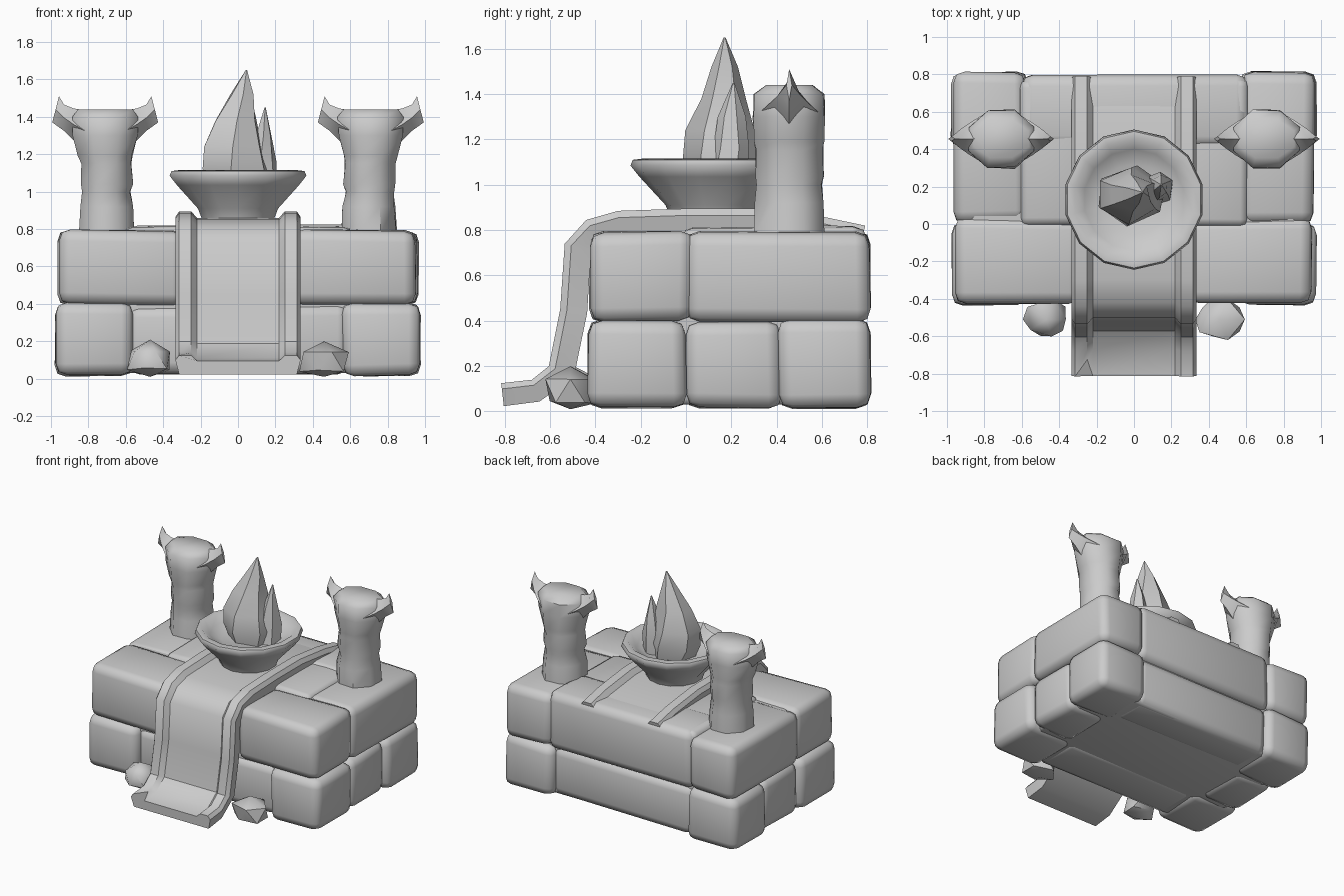
import bpy, bmesh, math, random
from mathutils import Vector

if "Cube" in bpy.data.objects:
    bpy.data.objects.remove(bpy.data.objects["Cube"])
random.seed(4)

def finish(name, bm, angle=40):
    bmesh.ops.recalc_face_normals(bm, faces=bm.faces)
    me = bpy.data.meshes.new(name)
    bm.to_mesh(me)
    bm.free()
    ob = bpy.data.objects.new(name, me)
    bpy.context.collection.objects.link(ob)
    bpy.ops.object.select_all(action='DESELECT')
    bpy.context.view_layer.objects.active = ob
    ob.select_set(True)
    bpy.ops.object.shade_smooth_by_angle(angle=math.radians(angle))
    return ob

def stone(name, x0, x1, y0, y1, z0, z1, bevel=0.06, jit=0.015):
    # rough block: box with jittered corners and softened edges
    bm = bmesh.new()
    bmesh.ops.create_cube(bm, size=1)
    c = Vector(((x0+x1)/2, (y0+y1)/2, (z0+z1)/2))
    for v in bm.verts:
        v.co = Vector((v.co.x*(x1-x0), v.co.y*(y1-y0), v.co.z*(z1-z0))) + c
        for i in range(3):
            v.co[i] -= math.copysign(random.uniform(0, jit), v.co[i]-c[i])
    bmesh.ops.bevel(bm, geom=bm.edges[:], offset=bevel, segments=2, profile=0.55, affect='EDGES')
    finish(name, bm, 60)

def loft(name, rings, angle=40):
    # closed rings of equal length joined into a capped skin
    bm = bmesh.new()
    vs = [[bm.verts.new(p) for p in r] for r in rings]
    n = len(vs[0])
    for a, b in zip(vs, vs[1:]):
        for i in range(n):
            bm.faces.new((a[i], a[(i+1) % n], b[(i+1) % n], b[i]))
    bm.faces.new(vs[0])
    bm.faces.new(vs[-1])
    return finish(name, bm, angle)

def ellipse(cx, cy, z, rx, ry, n=8, turn=0.5, jit=0.0):
    pts = []
    for i in range(n):
        a = 2*math.pi*(i+turn)/n
        k = 1 + random.uniform(-jit, jit)
        pts.append((cx+rx*k*math.cos(a), cy+ry*k*math.sin(a), z))
    return pts

# Altar core and stones in two courses
stone("altar_core", -0.88, 0.88, -0.36, 0.75, 0.03, 0.78, 0.03, 0)
for s, side in ((-1, "left"), (1, "right")):
    def block(part, xa, xb, *rest, **kw):
        stone(side + "_" + part, min(s*xa, s*xb), max(s*xa, s*xb), *rest, **kw)
    block("lower_front_stone", 0.55, 0.985, -0.44, 0.01, 0.01, 0.41)
    block("lower_middle_stone", 0.6, 0.955, -0.01, 0.43, 0.01, 0.40)
    block("lower_back_stone", 0.56, 0.985, 0.40, 0.82, 0.01, 0.41)
    block("upper_front_stone", 0.28, 0.96, -0.43, 0.04, 0.39, 0.80)
    block("upper_back_stone", 0.57, 0.97, 0.0, 0.82, 0.39, 0.80)
    block("top_inner_stone", 0.26, 0.62, -0.02, 0.78, 0.60, 0.82, bevel=0.04)
stone("lower_back_long_stone", -0.6, 0.6, 0.45, 0.78, 0.015, 0.40)
stone("upper_back_long_stone", -0.61, 0.61, 0.4, 0.80, 0.38, 0.83)
stone("lower_front_long_stone", -0.6, 0.6, -0.39, 0.0, 0.015, 0.40)

# Cloth runner with raised hems, from the floor up and over the top
path = [(-0.815, 0.125), (-0.68, 0.14), (-0.605, 0.20), (-0.555, 0.45), (-0.535, 0.74),
        (-0.44, 0.845), (-0.30, 0.885), (0.0, 0.895), (0.30, 0.895), (0.6, 0.86), (0.79, 0.82)]
section = [(-0.315, 0.12), (-0.335, 0.03), (-0.315, 0.0), (-0.25, 0.0), (-0.22, 0.035),
           (0.22, 0.035), (0.25, 0.0), (0.315, 0.0), (0.335, 0.03), (0.315, 0.12)]
rings = []
for i, (y, z) in enumerate(path):
    a, b = path[max(i-1, 0)], path[min(i+1, len(path)-1)]
    t = Vector((b[0]-a[0], b[1]-a[1])).normalized()
    nrm = Vector((-t.y, t.x))
    ring = []
    for j, (x, d) in enumerate(section):
        notch = 0.09 if i == 0 and j == 3 else 0
        if i < 2:
            d *= 0.85
        ring.append((x, y - nrm.x*d + notch, max(0.02, z - nrm.y*d)))
    rings.append(ring)
loft("cloth_runner", rings, 40)

# Rubble beside the cloth
def rubble(name, x, y, z, sx, sy, sz):
    bm = bmesh.new()
    bmesh.ops.create_icosphere(bm, subdivisions=1, radius=1)
    for v in bm.verts:
        k = random.uniform(0.85, 1.1)
        v.co = Vector((x+v.co.x*sx*k, y+v.co.y*sy*k, max(0.01, z+v.co.z*sz*k)))
    finish(name, bm, 45)
rubble("left_rubble", -0.47, -0.51, 0.10, 0.13, 0.12, 0.11)
rubble("right_rubble", 0.46, -0.51, 0.09, 0.14, 0.12, 0.11)

# Fire bowl
prof = [(0.20, 0.86), (0.22, 0.91), (0.335, 1.035), (0.375, 1.085), (0.365, 1.11),
        (0.325, 1.115), (0.27, 1.07), (0.19, 1.03)]
loft("fire_bowl", [ellipse(0, 0.13, z, r, r, 14) for r, z in prof], 60)

# Flame: twisted tapering tongues
def flame(name, levels, turn):
    loft(name, [ellipse(x, y, z, rx, ry, 6, 0.3+turn*i, 0.10)
                for i, (x, y, z, rx, ry) in enumerate(levels)], 45)
flame("main_flame", [(0.0, 0.15, 1.02, 0.17, 0.14), (-0.01, 0.15, 1.12, 0.20, 0.15),
                     (-0.02, 0.15, 1.24, 0.175, 0.14), (-0.01, 0.16, 1.38, 0.12, 0.10),
                     (0.02, 0.17, 1.52, 0.065, 0.06), (0.045, 0.17, 1.65, 0.004, 0.004)], 0.08)
flame("right_flame", [(0.13, 0.19, 1.03, 0.08, 0.09), (0.13, 0.20, 1.16, 0.075, 0.085),
                      (0.14, 0.20, 1.30, 0.045, 0.06), (0.145, 0.21, 1.45, 0.004, 0.004)], 0.06)

# Horned pillars: waisted shaft, flared head, blunt wedge horns
def pillar(name, s):
    levels = [(0.70, 0.78, 0.16, 0.165), (0.70, 0.92, 0.15, 0.16), (0.705, 1.0, 0.14, 0.155),
              (0.70, 1.04, 0.15, 0.165), (0.705, 1.15, 0.145, 0.16), (0.71, 1.19, 0.155, 0.165),
              (0.71, 1.30, 0.185, 0.17), (0.71, 1.40, 0.19, 0.165), (0.71, 1.44, 0.16, 0.11)]
    loft(name, [ellipse(s*x, 0.455, z, rx, ry, 8, 0.5, 0.03) for x, z, rx, ry in levels], 50)
    corners = ((-1, 0), (0, -1), (1, 0), (0, 1))
    for part, d in (("outer_horn", 1), ("inner_horn", -1)):
        # distance out, lean, centre height, half depth, half height
        steps = [(0.08, 0.0, 1.31, 0.14, 0.12), (0.17, 0.0, 1.36, 0.085, 0.085),
                 (0.22, 0.0, 1.395, 0.05, 0.07), (0.265, 0.018, 1.44, 0.012, 0.07)]
        rings = [[(s*(0.71+d*(r-lean*w)), 0.455+dy*u, z+dz*w)
                  for u, w in corners] for r, lean, z, dy, dz in steps]
        loft(name + "_" + part, rings, 50)
pillar("left_pillar", -1)
pillar("right_pillar", 1)
